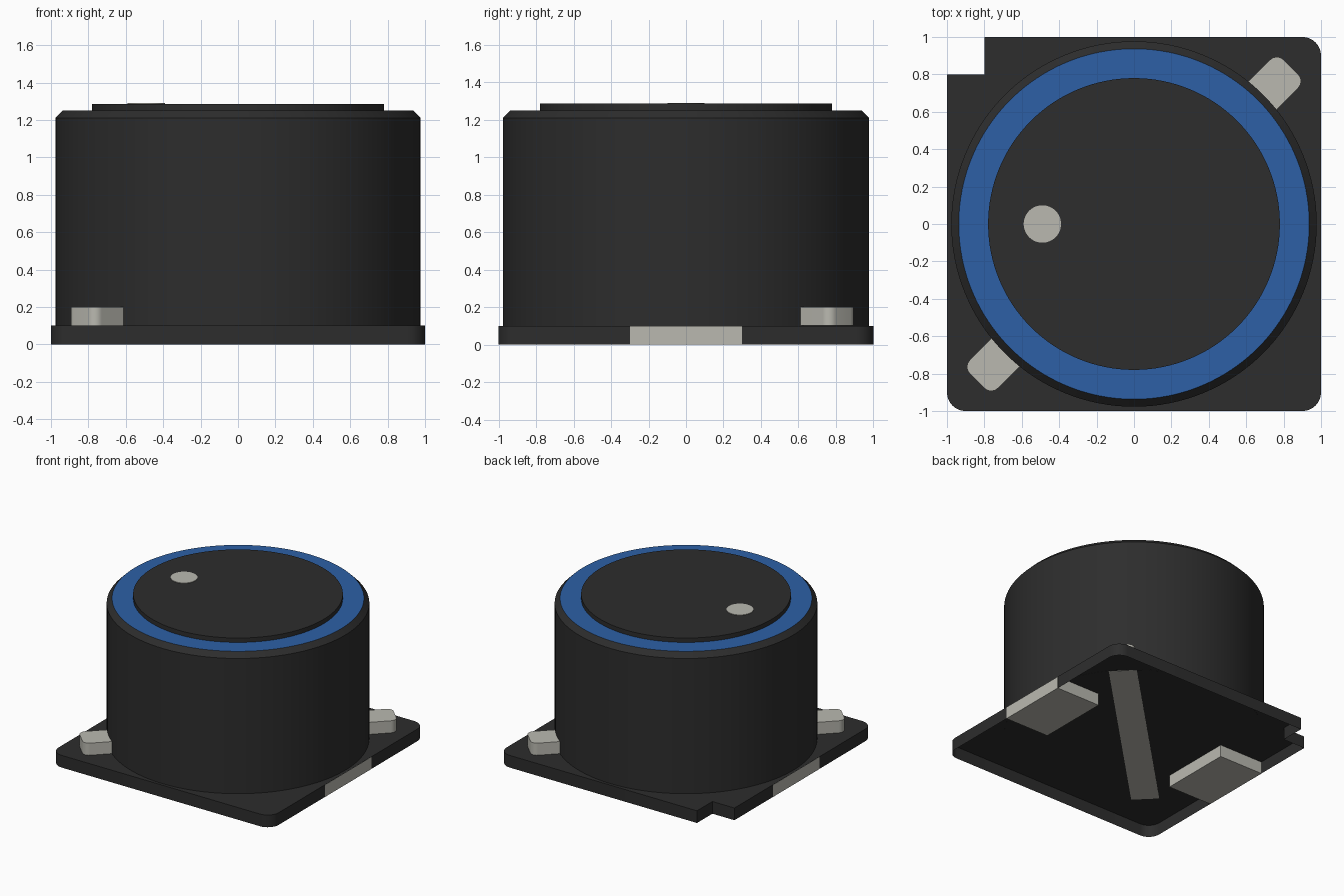
import bpy, bmesh, math
from mathutils import Matrix, Vector

cube = bpy.data.objects.get("Cube")
if cube:
    bpy.data.objects.remove(cube, do_unlink=True)


def material(name, rgb):
    m = bpy.data.materials.new(name)
    m.use_nodes = True
    col = (*rgb, 1.0)
    m.diffuse_color = col
    m.node_tree.nodes["Principled BSDF"].inputs["Base Color"].default_value = col
    return m


BLACK = material("charcoal_black", (0.026, 0.026, 0.026))
BLUE = material("ring_blue", (0.026, 0.118, 0.38))
METAL = material("pale_metal", (0.49, 0.485, 0.435))


def finish(bm, name, mats):
    mesh = bpy.data.meshes.new(name)
    bm.to_mesh(mesh)
    bm.free()
    for m in mats:
        mesh.materials.append(m)
    ob = bpy.data.objects.new(name, mesh)
    bpy.context.collection.objects.link(ob)
    bpy.ops.object.select_all(action='DESELECT')
    ob.select_set(True)
    bpy.context.view_layer.objects.active = ob
    bpy.ops.object.shade_smooth_by_angle(angle=math.radians(30))
    return ob


def outline(corners, segs=8):
    """Counter-clockwise corner list (x, y, radius) with square corners rounded."""
    pts = []
    n = len(corners)
    for i, (x, y, r) in enumerate(corners):
        p = Vector((x, y))
        if r == 0:
            pts.append(p)
            continue
        a = (Vector(corners[i - 1][:2]) - p).normalized() * r
        b = (Vector(corners[(i + 1) % n][:2]) - p).normalized() * r
        for k in range(segs + 1):
            t = k / segs * math.pi / 2
            pts.append(p + a + b - b * math.cos(t) - a * math.sin(t))
    return pts


def prism(name, pts, z0, z1, mat, turn=0.0, bottom=True):
    """Extrude an outline upwards; optionally leave the underside open."""
    bm = bmesh.new()
    low = [bm.verts.new((p[0], p[1], z0)) for p in pts]
    high = [bm.verts.new((p[0], p[1], z1)) for p in pts]
    n = len(pts)
    bm.faces.new(high)
    if bottom:
        bm.faces.new(low[::-1])
    for i in range(n):
        j = (i + 1) % n
        bm.faces.new((low[i], low[j], high[j], high[i]))
    bm.transform(Matrix.Rotation(turn, 4, 'Z'))
    return finish(bm, name, [mat])


def lathe(name, profile, mats, segs=128, centre=(0, 0), rule=None):
    """Spin (radius, height) rings into a solid capped at both ends."""
    bm = bmesh.new()
    rings = []
    for r, z in profile:
        rings.append([bm.verts.new((centre[0] + r * math.cos(2 * math.pi * k / segs),
                                    centre[1] + r * math.sin(2 * math.pi * k / segs), z))
                      for k in range(segs)])
    for a, b in zip(rings, rings[1:]):
        for k in range(segs):
            j = (k + 1) % segs
            bm.faces.new((a[k], a[j], b[j], b[k]))
    bm.faces.new(rings[0][::-1])
    bm.faces.new(rings[-1])
    bm.normal_update()
    if rule:
        for f in bm.faces:
            f.material_index = rule(f)
    return finish(bm, name, mats)


def box(x0, x1, y0, y1):
    return [(x0, y0), (x1, y0), (x1, y1), (x0, y1)]


# Base tray: open underneath, three rounded corners and one notched corner
prism("base_tray", outline([(-1, -1, 0.1), (1, -1, 0.1), (1, 1, 0.1),
                            (-0.8, 1, 0), (-0.8, 0.8, 0), (-1, 0.8, 0)]),
      0.0, 0.1, BLACK, bottom=False)

# Round body with chamfered rim, flat blue ring and raised cap
lathe("body", [(0.977, 0.099), (0.977, 1.21), (0.937, 1.25), (0.78, 1.25), (0.78, 1.286)],
      [BLACK, BLUE],
      rule=lambda f: int(f.normal.z > 0.99 and f.calc_center_median().z < 1.26))

# Marker dot on the cap
lathe("marker_dot", [(0.1, 1.284), (0.1, 1.29)], [METAL], segs=48, centre=(-0.49, 0))

# Diagonal metal bar whose rounded ends show beside the body
L, W, R = 1.186, 0.106, 0.05
prism("diagonal_bar", outline([(-L, -W, R), (L, -W, R), (L, W, R), (-L, W, R)]),
      0.101, 0.2, METAL, turn=math.pi / 4)

# Part of the bar seen on the underside of the body
prism("bar_underside", box(-0.97, 0.97, -W, W), 0.097, 0.0985, METAL, turn=math.pi / 4)

# Solder pads under the left and right edges
for side, x0, x1 in (("left", 0.6, 1.001), ("right", -1.001, -0.6)):
    prism(side + "_pad", box(x0, x1, -0.3, 0.3), 0.0, 0.099, METAL)
